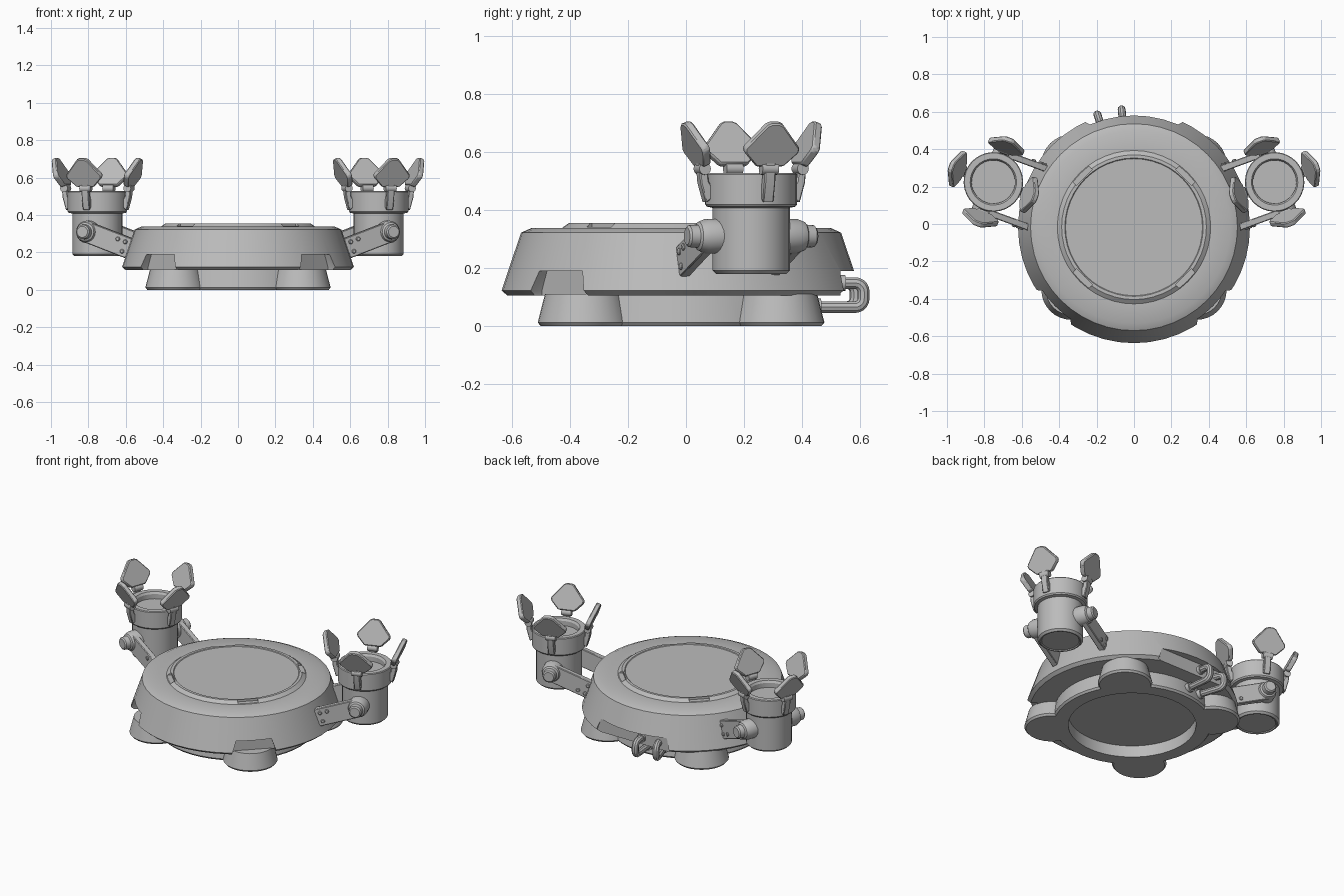
import bpy, bmesh
from math import radians, sin, cos, pi
from mathutils import Matrix, Vector

if "Cube" in bpy.data.objects:
    bpy.data.objects.remove(bpy.data.objects["Cube"])

GREY = (0.5, 0.5, 0.5, 1)
mat = bpy.data.materials.new("plain grey")
mat.use_nodes = True
mat.diffuse_color = GREY
for n in mat.node_tree.nodes:
    if n.type == "BSDF_PRINCIPLED":
        n.inputs["Base Color"].default_value = GREY


def T(x, y, z):
    return Matrix.Translation((x, y, z))


def R(deg, axis="Z"):
    return Matrix.Rotation(radians(deg), 4, axis)


# Local x = sideways, y = up, z = outwards
OUT = Matrix(((0, 0, 1, 0), (1, 0, 0, 0), (0, 1, 0, 0), (0, 0, 0, 1)))
HUB = T(0, -0.017, 0)
TOWER = T(0.752, 0.225, 0) @ R(20)


def lathe(bm, profile, m=Matrix(), seg=32):
    rings = [[bm.verts.new(m @ Vector((r * cos(2 * pi * i / seg), r * sin(2 * pi * i / seg), z)))
              for i in range(seg)] for r, z in profile]
    for a, b in zip(rings, rings[1:]):
        for i in range(seg):
            j = (i + 1) % seg
            bm.faces.new((a[i], a[j], b[j], b[i]))
    bm.faces.new(rings[0][::-1])
    bm.faces.new(rings[-1])


def prism(bm, pts, depth, m=Matrix()):
    lo, hi = [[bm.verts.new(m @ Vector((x, y, z))) for x, y in pts]
              for z in (-depth / 2, depth / 2)]
    n = len(pts)
    for i in range(n):
        j = (i + 1) % n
        bm.faces.new((lo[i], lo[j], hi[j], hi[i]))
    bm.faces.new(lo[::-1])
    bm.faces.new(hi)


def activate(ob):
    bpy.ops.object.select_all(action="DESELECT")
    ob.select_set(True)
    bpy.context.view_layer.objects.active = ob


def make(name, bm, mirror=False, bevel=0):
    bmesh.ops.recalc_face_normals(bm, faces=bm.faces)
    me = bpy.data.meshes.new(name)
    bm.to_mesh(me)
    bm.free()
    ob = bpy.data.objects.new(name, me)
    bpy.context.collection.objects.link(ob)
    me.materials.append(mat)
    if bevel:
        b = ob.modifiers.new("soft edges", "BEVEL")
        b.width, b.segments = bevel, 1
        b.limit_method, b.angle_limit = "ANGLE", radians(35)
    if mirror:
        ob.modifiers.new("mirror", "MIRROR").use_mirror_merge = False
    return ob


def boolean(ob, tool_bm, operation):
    tool = make("cutter", tool_bm)
    tool.hide_render = True
    mod = ob.modifiers.new("boolean", "BOOLEAN")
    mod.operation, mod.solver, mod.object = operation, "EXACT", tool
    activate(ob)
    bpy.ops.object.modifier_apply(modifier=mod.name)
    bpy.data.objects.remove(tool)


def smooth(ob):
    activate(ob)
    bpy.ops.object.shade_smooth_by_angle(angle=radians(25))


# Foot plate with four round feet and a hollow underneath
bm = bmesh.new()
lathe(bm, [(0.46, 0), (0.47, 0.012), (0.455, 0.11)], HUB, 48)
foot_plate = make("foot_plate", bm)
bm = bmesh.new()
for k in range(4):
    lathe(bm, [(0.15, 0), (0.16, 0.012), (0.135, 0.11)], HUB @ R(45 + 90 * k) @ T(0.474, 0, 0))
boolean(foot_plate, bm, "UNION")
bm = bmesh.new()
lathe(bm, [(0.375, -0.1), (0.375, 0.075)], HUB, 48)
boolean(foot_plate, bm, "DIFFERENCE")
smooth(foot_plate)

# Sloped main disc with a raised centre
bm = bmesh.new()
lathe(bm, [(0.6, 0.105), (0.62, 0.122), (0.553, 0.322), (0.515, 0.339), (0.41, 0.339),
           (0.387, 0.356), (0.37, 0.356), (0.366, 0.352)], HUB, 48)
main_disc = make("main_disc", bm)
# Rim notches and slots in the edge of the raised centre
bm = bmesh.new()
for angle, w in ((-45, 0.13), (-135, 0.13), (90, 0.26)):
    t = w - 0.025
    prism(bm, [(-w, 0.05), (w, 0.05), (w, 0.12), (t, 0.19), (-t, 0.19), (-w, 0.12)], 0.2,
          HUB @ R(angle) @ T(0.65, 0, 0) @ OUT)
for k in range(4):
    prism(bm, [(-0.06, 0.342), (0.06, 0.342), (0.06, 0.4), (-0.06, 0.4)], 0.05,
          HUB @ R(45 + 90 * k) @ T(0.4, 0, 0) @ OUT)
boolean(main_disc, bm, "DIFFERENCE")
smooth(main_disc)

# Pair of bent pipes at the back
collars = bmesh.new()
for k, angle in enumerate((6, 18)):
    m = HUB @ R(angle)
    arc = [radians(-90 + 18 * i) for i in range(6)]
    path = [(0.43, 0.065)] + [(0.604 + 0.03 * cos(a), 0.095 + 0.03 * sin(a)) for a in arc]
    path += [(0.604 + 0.03 * cos(a + pi / 2), 0.118 + 0.03 * sin(a + pi / 2)) for a in arc]
    path.append((0.53, 0.148))
    cu = bpy.data.curves.new("pipe", "CURVE")
    cu.dimensions, cu.bevel_depth, cu.bevel_resolution = "3D", 0.021, 3
    cu.use_fill_caps = True
    sp = cu.splines.new("POLY")
    sp.points.add(len(path) - 1)
    for p, (y, z) in zip(sp.points, path):
        p.co = (*(m @ Vector((0, y, z))), 1)
    cu.materials.append(mat)
    pipe = bpy.data.objects.new(f"pipe_{k + 1}", cu)
    bpy.context.collection.objects.link(pipe)
    activate(pipe)
    bpy.ops.object.convert(target="MESH")
    smooth(bpy.context.view_layer.objects.active)
    lathe(collars, [(0.029, 0.43), (0.029, 0.485)], m @ T(0, 0, 0.065) @ R(-90, "X"), 16)
    lathe(collars, [(0.027, 0.53), (0.027, 0.57)], m @ T(0, 0, 0.148) @ R(-90, "X"), 16)
smooth(make("pipe_collars", collars))

# Side towers: a cylinder with a wider cup on top
bm = bmesh.new()
lathe(bm, [(0.11, 0.185), (0.115, 0.18), (0.122, 0.18), (0.134, 0.192), (0.134, 0.408),
           (0.153, 0.412), (0.159, 0.42), (0.159, 0.523), (0.155, 0.528), (0.124, 0.528),
           (0.116, 0.515), (0.116, 0.485)], TOWER, 32)
smooth(make("tower", bm, mirror=True))

# Four leaning petals on hinged stems around each cup
petals, stems, hinges = bmesh.new(), bmesh.new(), bmesh.new()
half = [(0.05, 0), (0.098, 0.05), (0.1, 0.068), (0.03, 0.153), (0.015, 0.16)]
leaf = half + [(-x, y) for x, y in reversed(half)]
for k in range(4):
    m = TOWER @ R(90 * k)
    prism(petals, leaf, 0.03, m @ T(0.178, 0, 0.555) @ OUT @ R(23, "X"))
    prism(stems, [(0.15, 0.44), (0.172, 0.425), (0.192, 0.495), (0.198, 0.565), (0.17, 0.565),
                  (0.162, 0.5), (0.15, 0.48)], 0.04, m @ R(90, "X"))
    lathe(hinges, [(0.021, -0.03), (0.021, 0.03)], m @ T(0.18, 0, 0.543) @ R(90, "X"), 16)
smooth(make("petals", petals, mirror=True, bevel=0.005))
smooth(make("petal_stems", stems, mirror=True, bevel=0.004))
smooth(make("petal_hinges", hinges, mirror=True))

# Two arms joining each tower to the disc, with pivots and end bolts
arms, pivots, bolts = bmesh.new(), bmesh.new(), bmesh.new()
W, LENGTH = 0.056, 0.27
bar = [(W * cos(a), W * sin(a)) for a in [pi / 2 + pi * i / 10 for i in range(11)]]
bar += [(LENGTH - 0.015, -W), (LENGTH, -W + 0.015), (LENGTH, W - 0.015), (LENGTH - 0.015, W)]
for side, droop in ((270, 200), (90, -20)):
    m = TOWER @ R(side) @ T(0.163, 0, 0.31) @ OUT @ R(droop)
    prism(arms, bar, 0.036, m)
    lathe(pivots, [(0.06, -0.05), (0.06, 0.005), (0.05, 0.03), (0.04, 0.036),
                   (0.038, 0.066), (0.03, 0.073)], m, 20)
    for x, y in ((0.04, 0.027), (0.04, -0.027), (0.085, -0.027)):
        lathe(bolts, [(0.012, 0), (0.012, 0.022), (0.008, 0.026)], m @ T(LENGTH - x, y, 0), 10)
smooth(make("arms", arms, mirror=True, bevel=0.004))
smooth(make("arm_pivots", pivots, mirror=True))
smooth(make("arm_bolts", bolts, mirror=True))
